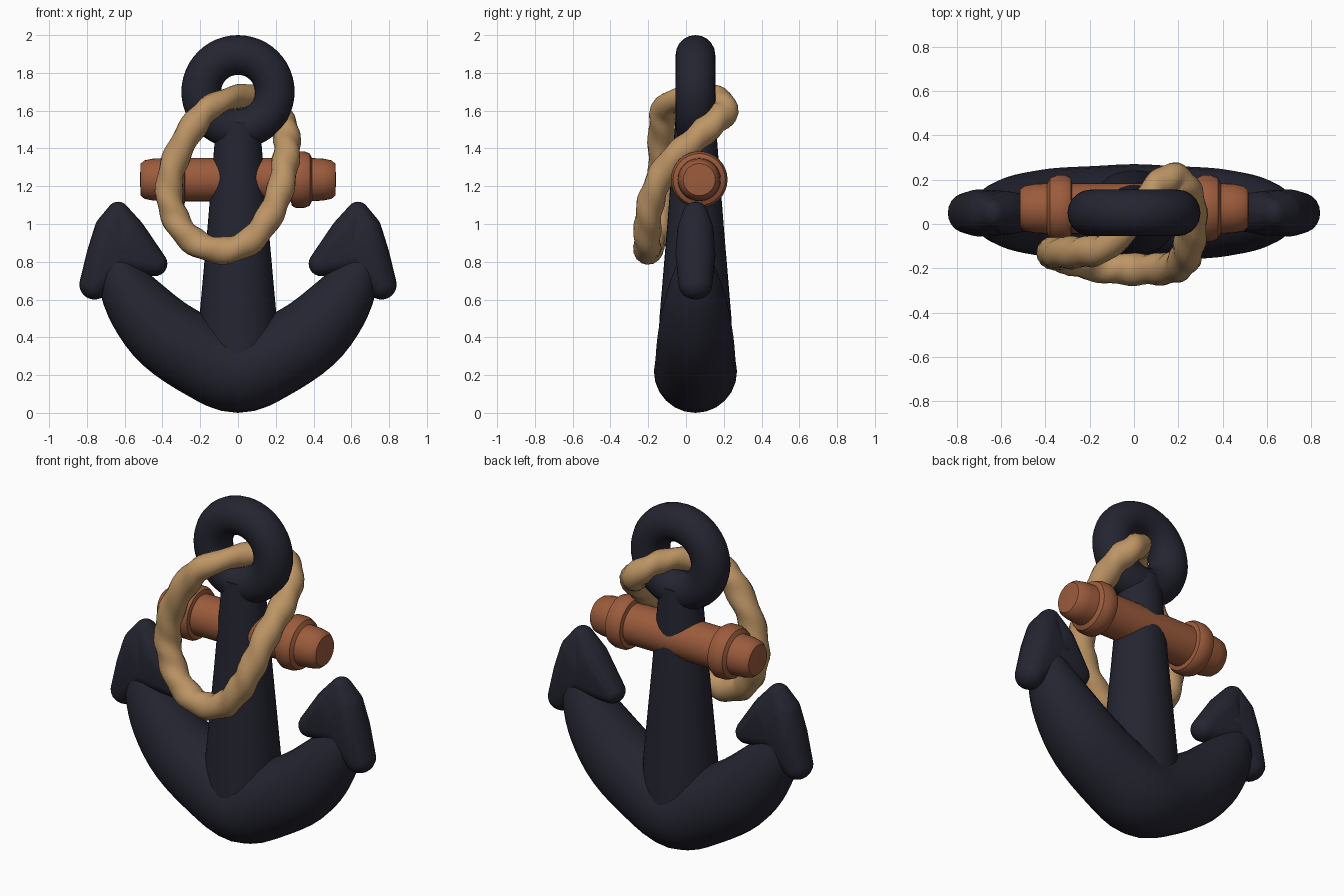
import bpy, bmesh, math
from mathutils import Vector, Matrix

if "Cube" in bpy.data.objects:
    bpy.data.objects.remove(bpy.data.objects["Cube"])

YC = 0.05  # depth centre of the iron parts


def material(name, rgb):
    m = bpy.data.materials.new(name)
    m.diffuse_color = (*rgb, 1)
    m.use_nodes = True
    m.node_tree.nodes["Principled BSDF"].inputs["Base Color"].default_value = m.diffuse_color
    return m


IRON = material("dark navy iron", (0.018, 0.018, 0.031))
WOOD = material("red brown wood", (0.33, 0.105, 0.045))
ROPE = material("tan rope", (0.51, 0.30, 0.13))


def finish(bm, name, mat, angle=50):
    bmesh.ops.recalc_face_normals(bm, faces=bm.faces[:])
    me = bpy.data.meshes.new(name)
    bm.to_mesh(me)
    bm.free()
    me.materials.append(mat)
    ob = bpy.data.objects.new(name, me)
    bpy.context.collection.objects.link(ob)
    bpy.ops.object.select_all(action='DESELECT')
    ob.select_set(True)
    bpy.context.view_layer.objects.active = ob
    bpy.ops.object.shade_smooth_by_angle(angle=math.radians(angle))
    return ob


def skin(rings, closed_path, name, mat, angle=50):
    """Bridge a list of equally sized point rings into a tube."""
    bm = bmesh.new()
    loops = [[bm.verts.new(p) for p in r] for r in rings]
    n = len(loops[0])
    pairs = list(zip(loops, loops[1:]))
    if closed_path:
        pairs.append((loops[-1], loops[0]))
    else:
        bm.faces.new(loops[0])
        bm.faces.new(loops[-1])
    for a, b in pairs:
        for i in range(n):
            j = (i + 1) % n
            bm.faces.new((a[i], a[j], b[j], b[i]))
    return finish(bm, name, mat, angle)


def smooth_path(pts, steps, closed):
    """Catmull-Rom through (x, y, z, radius) points."""
    n = len(pts)
    get = lambda i: Vector(pts[i % n] if closed else pts[max(0, min(n - 1, i))])
    out = []
    for i in range(n if closed else n - 1):
        a, b, c, d = (get(i + k) for k in (-1, 0, 1, 2))
        for s in range(steps):
            t = s / steps
            out.append(0.5 * (2 * b + (c - a) * t + (2 * a - 5 * b + 4 * c - d) * t * t
                              + (3 * b - a - 3 * c + d) * t ** 3))
    if not closed:
        out.append(get(n - 1))
    return out


def tube(pts, ref, name, mat, closed=False, steps=4, sides=20, lump=0, twist=0):
    path = smooth_path(pts, steps, closed)
    n = len(path)
    rings = []
    for i, p in enumerate(path):
        nxt = path[(i + 1) % n if closed else min(i + 1, n - 1)]
        prv = path[i - 1 if closed or i else 0]
        t = (nxt - prv).to_3d().normalized()
        c = p.to_3d()
        u = ref(c)
        u = (u - t * u.dot(t)).normalized()
        v = t.cross(u)
        ring = []
        for k in range(sides):
            a = math.tau * k / sides
            r = p[3] * (1 + lump * math.sin(2 * a + math.tau * twist * i / n))
            ring.append(c + (u * math.cos(a) + v * math.sin(a)) * r)
        rings.append(ring)
    return skin(rings, closed, name, mat)


def lathe(profile, axis, centre, name, mat, sides=32, yscale=1, angle=35):
    """Turn (position, radius) pairs about the x or z axis."""
    rings = []
    for h, r in profile:
        ring = []
        for k in range(sides):
            c, s = r * math.cos(math.tau * k / sides), r * math.sin(math.tau * k / sides)
            off = (c, s * yscale, h) if axis == 'z' else (h, c * yscale, s)
            ring.append(Vector(centre) + Vector(off))
        rings.append(ring)
    return skin(rings, False, name, mat, angle)


# Shackle ring at the top
big, small = 0.195, 0.105
tube([(big * math.cos(a), YC, 2 - big - small + big * math.sin(a), small)
      for a in (math.tau * i / 12 for i in range(12))],
     lambda c: Vector((0, 1, 0)), "top_ring", IRON, closed=True)

# Tapered shank
lathe([(0.25, 0.215), (0.5, 0.205), (1.0, 0.16), (1.54, 0.115)], 'z', (0, YC, 0),
      "shank", IRON, yscale=0.93)

# Crescent arms, one mirrored sweep
half = [(0.17, YC, 0.28, 0.212), (0.38, YC, 0.41, 0.2), (0.53, YC, 0.57, 0.17),
        (0.62, YC, 0.72, 0.125), (0.65, YC, 0.85, 0.07)]
arms = [(-x, y, z, r) for x, y, z, r in reversed(half)] + [(0, YC, 0.22, 0.22)] + half
tube(arms, lambda c: Vector((0, 1, 0)), "arms", IRON, steps=4, sides=24)

# Flukes: rounded arrow heads, each lobe the hull of a few balls (x, z, radius)
LOBES = {"outer": [(0.635, 1.06, 0.058), (0.675, 0.97, 0.085), (0.705, 0.84, 0.095),
                   (0.76, 0.68, 0.08), (0.6, 0.86, 0.09)],
         "inner": [(0.635, 1.06, 0.058), (0.575, 0.95, 0.088), (0.44, 0.79, 0.066),
                   (0.62, 0.83, 0.09)]}
for side, sx in (("left", -1), ("right", 1)):
    for lobe, balls in LOBES.items():
        bm = bmesh.new()
        for x, z, r in balls:
            bmesh.ops.create_uvsphere(bm, u_segments=20, v_segments=12, radius=r,
                                      matrix=Matrix.Translation((sx * x, YC, z))
                                      @ Matrix.Diagonal((1, 1.12, 1, 1)))
        bmesh.ops.delete(bm, geom=bm.faces[:], context='FACES_ONLY')
        hull = bmesh.ops.convex_hull(bm, input=bm.verts[:])
        inside = {g for g in hull["geom_interior"] + hull["geom_unused"]
                  if isinstance(g, bmesh.types.BMVert)}
        bmesh.ops.delete(bm, geom=list(inside), context='VERTS')
        loose = [v for v in bm.verts if not v.link_faces]
        bmesh.ops.delete(bm, geom=loose, context='VERTS')
        finish(bm, f"{side}_fluke_{lobe}", IRON, 60)

# Turned wooden stock with collars
end = [(0.28, 0.115), (0.285, 0.138), (0.305, 0.15), (0.35, 0.15), (0.38, 0.138),
       (0.392, 0.114), (0.45, 0.111), (0.495, 0.102), (0.515, 0.085), (0.518, 0.03)]
lathe([(-x, r) for x, r in reversed(end)] + end, 'x', (0, 0.07, 1.235), "wooden_stock", WOOD)

# Rope loop threaded through the ring
loop = [(0.03, 0.06, 1.68), (-0.12, -0.10, 1.635), (-0.22, -0.125, 1.54), (-0.32, -0.13, 1.37),
        (-0.365, -0.13, 1.2), (-0.34, -0.14, 1.05), (-0.25, -0.17, 0.92), (-0.1, -0.2, 0.86),
        (0.05, -0.205, 0.9), (0.16, -0.2, 1.03), (0.22, -0.17, 1.17), (0.25, -0.09, 1.32),
        (0.26, 0.03, 1.43), (0.24, 0.14, 1.53), (0.18, 0.205, 1.6), (0.1, 0.17, 1.665)]
tube([(*p, 0.062 if p[2] > 1.6 else 0.071) for p in loop],
     lambda c: c - Vector((-0.05, 0.0, 1.28)), "rope_loop", ROPE,
     closed=True, steps=6, sides=16, lump=0.07, twist=16)
